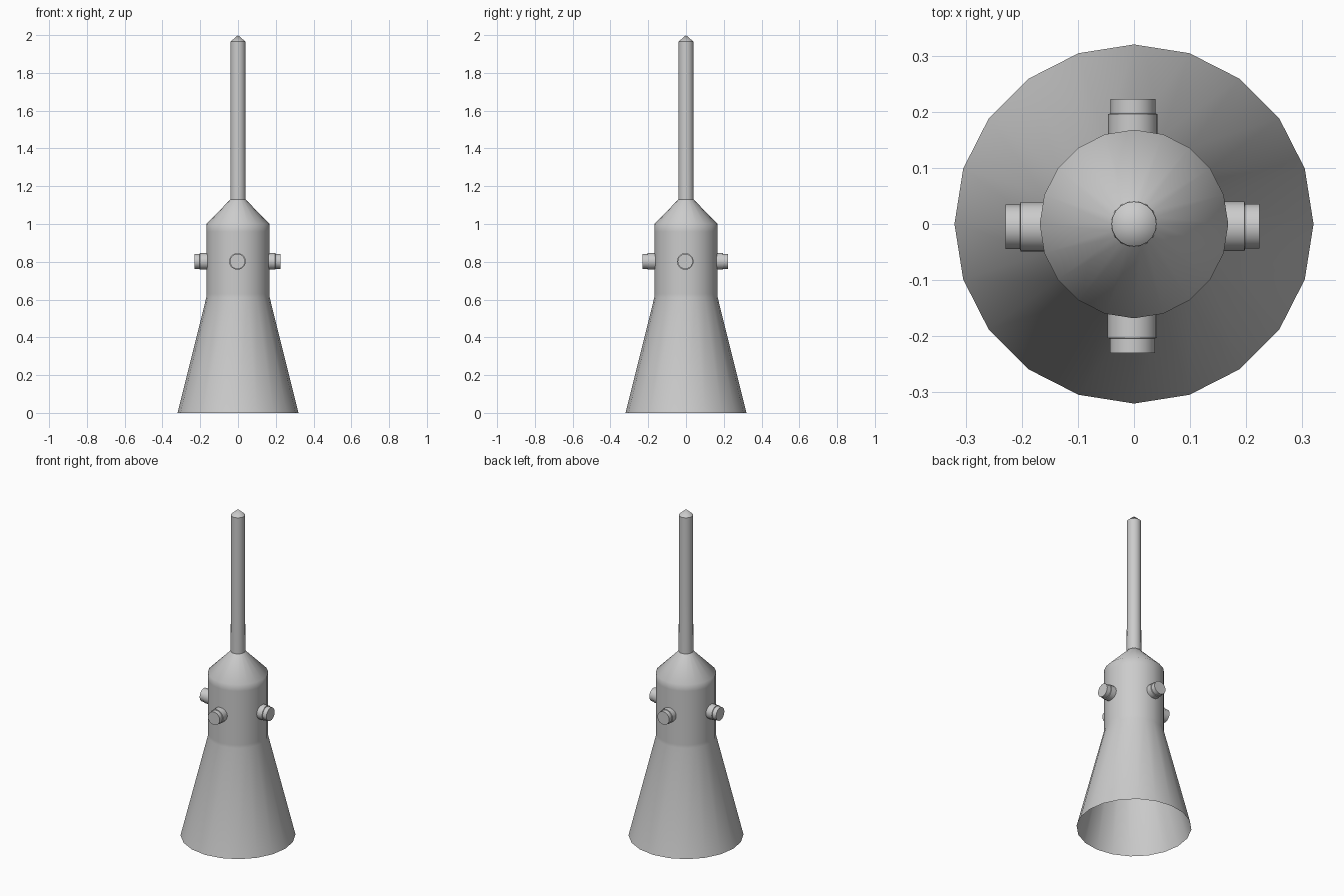
import bpy, bmesh, math
from mathutils import Matrix

if "Cube" in bpy.data.objects:
    bpy.data.objects.remove(bpy.data.objects["Cube"])

grey = bpy.data.materials.new("plain grey")
grey.diffuse_color = (0.6, 0.6, 0.6, 1)
grey.use_nodes = True
grey.node_tree.nodes["Principled BSDF"].inputs["Base Color"].default_value = grey.diffuse_color


def lathe(name, profile, sides, smooth_angle, matrix=Matrix()):
    """Spin a (radius, height) profile about z; radius 0 closes to a point."""
    bm = bmesh.new()
    rings = []
    for r, z in profile:
        n = 1 if r == 0 else sides
        rings.append([bm.verts.new((r * math.cos(2 * math.pi * i / sides),
                                    r * math.sin(2 * math.pi * i / sides), z))
                      for i in range(n)])
    for a, b in zip(rings, rings[1:]):
        for i in range(sides):
            j = (i + 1) % sides
            if len(b) == 1:
                bm.faces.new((a[i], a[j], b[0]))
            else:
                bm.faces.new((a[i], a[j], b[j], b[i]))
    bm.transform(matrix)
    mesh = bpy.data.meshes.new(name)
    bm.to_mesh(mesh)
    bm.free()
    mesh.materials.append(grey)
    ob = bpy.data.objects.new(name, mesh)
    bpy.context.collection.objects.link(ob)
    bpy.ops.object.select_all(action='DESELECT')
    ob.select_set(True)
    bpy.context.view_layer.objects.active = ob
    bpy.ops.object.shade_smooth_by_angle(angle=math.radians(smooth_angle))
    return ob


# Open flared skirt, straight barrel and tapered shoulder
lathe("body", [(0.32, 0), (0.168, 0.61), (0.168, 0.63), (0.168, 0.96),
               (0.168, 1.0), (0.04, 1.13)], 20, 60)

# Thin rod with a pointed tip
lathe("rod", [(0.041, 1.13), (0.04, 1.38), (0.04, 1.42), (0.04, 1.965),
              (0, 2.0)], 20, 35)

# Four stepped knobs around the barrel: (turn, sideways shift, tip distance)
knobs = {"right": (0, -0.004, 0.224), "back": (90, 0.002, 0.223),
         "left": (180, 0.005, 0.229), "front": (270, -0.003, 0.230)}
for side, (turn, shift, tip) in knobs.items():
    place = (Matrix.Rotation(math.radians(turn), 4, 'Z')
             @ Matrix.Translation((0, shift, 0.802))
             @ Matrix.Rotation(math.radians(90), 4, 'Y'))
    lathe(side + "_knob", [(0.044, 0.15), (0.044, tip - 0.027),
                           (0.04, tip - 0.026), (0.04, tip), (0, tip)],
          20, 35, place)
